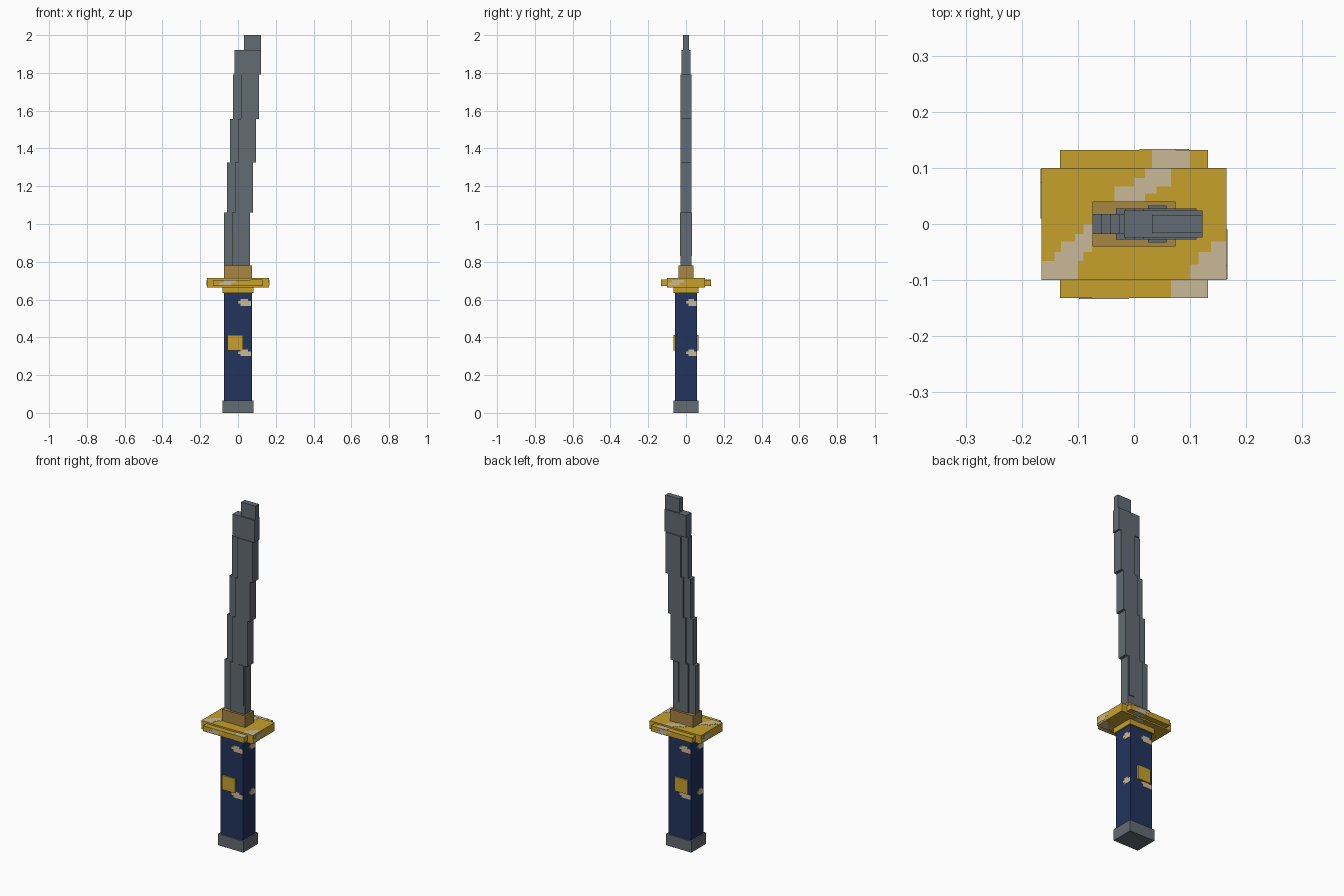
import bpy
import bmesh
from mathutils import Matrix

cube = bpy.data.objects.get("Cube")
if cube:
    bpy.data.objects.remove(cube, do_unlink=True)


def material(name, rgb):
    lin = [((c / 255 + 0.055) / 1.055) ** 2.4 for c in rgb] + [1.0]
    m = bpy.data.materials.new(name)
    m.use_nodes = True
    m.diffuse_color = lin
    bsdf = m.node_tree.nodes["Principled BSDF"]
    bsdf.inputs["Base Color"].default_value = lin
    bsdf.inputs["Roughness"].default_value = 0.8
    return m


STEEL = material("steel grey", (98, 107, 114))
NAVY = material("navy wrap", (34, 51, 92))
GOLD = material("gold", (198, 161, 44))
CREAM = material("cream", (201, 185, 150))
BRONZE = material("bronze", (167, 134, 66))


def boxes(name, mat, bounds):
    """One object made of boxes, each given as (x0, x1, y0, y1, z0, z1)."""
    bm = bmesh.new()
    for x0, x1, y0, y1, z0, z1 in bounds:
        mtx = Matrix.Translation(((x0 + x1) / 2, (y0 + y1) / 2, (z0 + z1) / 2))
        mtx = mtx @ Matrix.Diagonal((x1 - x0, y1 - y0, z1 - z0, 1))
        bmesh.ops.create_cube(bm, size=1, matrix=mtx)
    mesh = bpy.data.meshes.new(name)
    bm.to_mesh(mesh)
    bm.free()
    mesh.materials.append(mat)
    ob = bpy.data.objects.new(name, mesh)
    bpy.context.collection.objects.link(ob)
    return ob


def block(name, mat, hx, hy, z0, z1):
    return boxes(name, mat, [(-hx, hx, -hy, hy, z0, z1)])


def side_plates(name, mat, side, dist, rects):
    """Thin plates on one upright side; rects are (u0, u1, z0, z1), u to the viewer's right."""
    a, b = dist - 0.001, dist + 0.0015
    out = []
    for u0, u1, z0, z1 in rects:
        out.append({"front": (u0, u1, -b, -a, z0, z1),
                    "back": (-u1, -u0, a, b, z0, z1),
                    "east": (a, b, u0, u1, z0, z1),
                    "west": (-b, -a, -u1, -u0, z0, z1)}[side])
    return boxes(name, mat, out)


# Handle, pommel and collars
block("pommel", STEEL, 0.081, 0.066, 0.0, 0.066)
block("handle", NAVY, 0.073, 0.058, 0.066, 0.635)
block("lower_collar", GOLD, 0.081, 0.066, 0.635, 0.665)
block("blade_collar", BRONZE, 0.074, 0.04, 0.713, 0.78)
boxes("handle_emblem", GOLD, [(-0.055, 0.027, -0.067, 0.067, 0.33, 0.412)])

# Stepped cream spots on the right half of every handle side
for side, dist, w in (("front", 0.058, 0.07), ("back", 0.058, 0.07),
                      ("east", 0.073, 0.055), ("west", 0.073, 0.055)):
    spots = []
    for z in (0.30, 0.566):
        spots += [(0.012, w, z, z + 0.012), (0.0, w, z + 0.012, z + 0.026),
                  (0.012, w * 0.75, z + 0.026, z + 0.036)]
    side_plates("handle_spots_" + side, CREAM, side, dist, spots)

# Guard: wide plate with a thinner tongue through it
block("guard_plate", GOLD, 0.165, 0.1, 0.665, 0.713)
block("guard_tongue", GOLD, 0.132, 0.132, 0.673, 0.704)

# Diagonal stepped glints on the guard, as (x0, x1, y0, y1)
plate_glint = [(0.02, 0.066, 0.082, 0.1), (0.0, 0.066, 0.067, 0.082),
               (-0.035, 0.04, 0.054, 0.067), (-0.035, 0.02, 0.04, 0.054),
               (-0.09, -0.07, -0.018, 0.0), (-0.105, -0.07, -0.031, -0.018),
               (-0.13, -0.075, -0.05, -0.031), (-0.142, -0.09, -0.066, -0.05),
               (-0.165, -0.1, -0.099, -0.066),
               (0.137, 0.165, -0.05, -0.031), (0.115, 0.165, -0.072, -0.05),
               (0.1, 0.165, -0.099, -0.072)]
tongue_glint = [(0.032, 0.1, 0.1, 0.132), (0.066, 0.131, -0.132, -0.1)]
for face, zp, zt in (("top", 0.713, 0.704), ("bottom", 0.665, 0.673)):
    boxes("guard_glint_" + face, CREAM,
          [r + (zp - 0.0012, zp + 0.0012) for r in plate_glint]
          + [r + (zt - 0.0012, zt + 0.0012) for r in tongue_glint])
for side, dist in (("front", 0.132), ("back", 0.132), ("east", 0.165), ("west", 0.165)):
    side_plates("guard_edge_glint_" + side, CREAM, side, dist,
                [(-0.098, -0.035, 0.674, 0.689), (-0.075, -0.01, 0.689, 0.703)])

# Blade: stepped sections, each a thick spine and a thinner cutting edge
sections = [(0.78, 1.062, -0.074, -0.032, 0.064), (1.062, 1.326, -0.058, -0.016, 0.080),
            (1.326, 1.556, -0.042, 0.0, 0.095), (1.556, 1.792, -0.026, 0.016, 0.111)]
for i, (z0, z1, edge, mid, back) in enumerate(sections, 1):
    boxes(f"blade_spine_{i}", STEEL, [(mid, back, -0.028, 0.028, z0, z1)])
    boxes(f"blade_edge_{i}", STEEL, [(edge, mid, -0.018, 0.018, z0, z1)])
boxes("blade_ridge", STEEL, [(0.025, 0.058, -0.033, 0.033, 0.83, 1.062)])
boxes("blade_upper", STEEL, [(-0.018, 0.122, -0.024, 0.024, 1.792, 1.92)])
boxes("blade_tip", STEEL, [(0.032, 0.122, -0.016, 0.016, 1.92, 2.0)])
